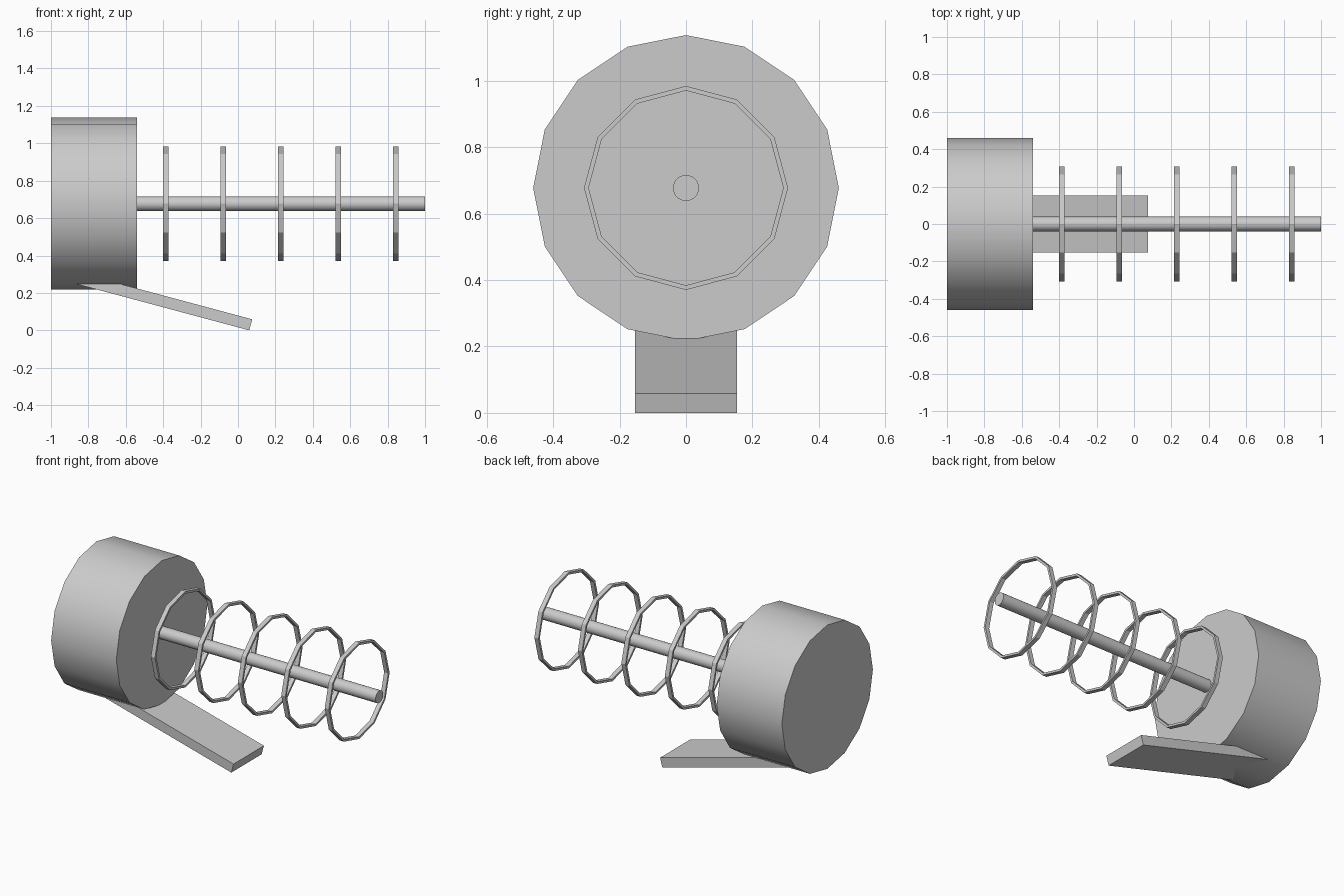
import bpy, bmesh
from math import sin, cos, pi, radians
from mathutils import Matrix

if "Cube" in bpy.data.objects:
    bpy.data.objects.remove(bpy.data.objects["Cube"])

AXIS_Z = 0.677


def finish(name, bm, smooth):
    bmesh.ops.recalc_face_normals(bm, faces=bm.faces)
    me = bpy.data.meshes.new(name)
    bm.to_mesh(me)
    bm.free()
    ob = bpy.data.objects.new(name, me)
    bpy.context.collection.objects.link(ob)
    if smooth:
        bpy.ops.object.select_all(action='DESELECT')
        ob.select_set(True)
        bpy.context.view_layer.objects.active = ob
        bpy.ops.object.shade_smooth_by_angle(angle=radians(29))
    return ob


def loop(bm, x, r, n):
    return [bm.verts.new((x, r * sin(2 * pi * i / n), AXIS_Z + r * cos(2 * pi * i / n)))
            for i in range(n)]


def bridge(bm, a, b):
    n = len(a)
    for i in range(n):
        j = (i + 1) % n
        bm.faces.new((a[i], a[j], b[j], b[i]))


def cylinder_x(name, x0, x1, r, n):
    bm = bmesh.new()
    a, b = loop(bm, x0, r, n), loop(bm, x1, r, n)
    bridge(bm, a, b)
    bm.faces.new(a)
    bm.faces.new(b)
    return finish(name, bm, True)


def ring_x(name, xc, width, r_out, r_in, n):
    bm = bmesh.new()
    x0, x1 = xc - width / 2, xc + width / 2
    loops = [loop(bm, x, r, n) for x, r in
             ((x0, r_out), (x1, r_out), (x1, r_in), (x0, r_in))]
    for i in range(4):
        bridge(bm, loops[i], loops[(i + 1) % 4])
    return finish(name, bm, False)


# Drum body and the central rod
cylinder_x("drum", -1.0, -0.539, 0.46, 16)
cylinder_x("rod", -0.56, 1.0, 0.039, 32)

# Evenly spaced twelve-sided rings
for k in range(5):
    ring_x(f"ring_{k + 1}", -0.387 + 0.3075 * k, 0.029, 0.307, 0.293, 12)

# Sloping plank, its upper end sunk into the drum
LENGTH, WIDTH, THICK, TILT = 1.0, 0.307, 0.061, radians(15)
bm = bmesh.new()
bmesh.ops.create_cube(bm, size=1.0, matrix=(
    Matrix.Translation((0.06, 0, 0)) @ Matrix.Rotation(TILT, 4, 'Y')
    @ Matrix.Translation((-LENGTH / 2, 0, THICK / 2))
    @ Matrix.Diagonal((LENGTH, WIDTH, THICK, 1))))
finish("support_plank", bm, False)
